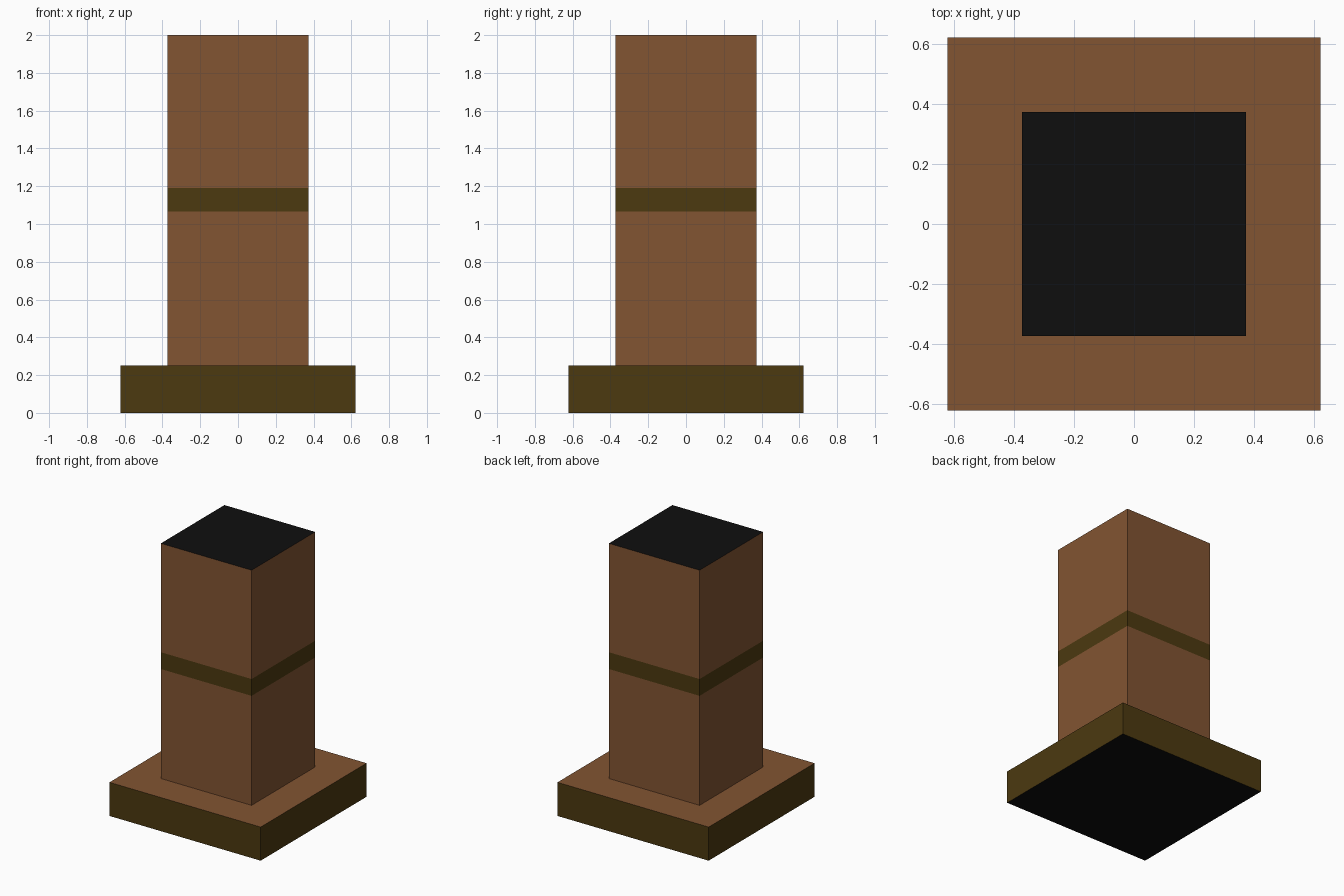
import bpy, bmesh

if "Cube" in bpy.data.objects:
    bpy.data.objects.remove(bpy.data.objects["Cube"])

def material(name, rgb):
    m = bpy.data.materials.new(name)
    m.diffuse_color = (*rgb, 1.0)
    m.use_nodes = True
    m.node_tree.nodes["Principled BSDF"].inputs["Base Color"].default_value = m.diffuse_color
    return m

BROWN = material("brick brown", (0.223, 0.089, 0.032))
OLIVE = material("dark olive", (0.072, 0.041, 0.005))
BLACK = material("soot black", (0.0045, 0.0045, 0.0045))

def square_stack(name, half, levels, colour_rule):
    """Square prism with an edge loop at each level; faces coloured by rule."""
    bm = bmesh.new()
    rings = [[bm.verts.new((sx * half, sy * half, z))
              for sx, sy in ((-1, -1), (1, -1), (1, 1), (-1, 1))] for z in levels]
    for a, b in zip(rings, rings[1:]):
        for i in range(4):
            j = (i + 1) % 4
            bm.faces.new((a[i], a[j], b[j], b[i]))
    bm.faces.new(rings[0][::-1])
    bm.faces.new(rings[-1])
    bm.normal_update()
    for f in bm.faces:
        f.material_index = colour_rule(f.normal.z, f.calc_center_median().z)
    me = bpy.data.meshes.new(name)
    bm.to_mesh(me)
    bm.free()
    for m in (BROWN, OLIVE, BLACK):
        me.materials.append(m)
    ob = bpy.data.objects.new(name, me)
    bpy.context.collection.objects.link(ob)
    return ob

# Plinth: brown top, olive sides, black underside
square_stack("plinth", 0.6225, (0.0, 0.25),
             lambda nz, z: 0 if nz > 0.5 else 2 if nz < -0.5 else 1)

# Shaft: brown with an olive band and black top
square_stack("shaft", 0.3735, (0.25, 1.065, 1.19, 2.0),
             lambda nz, z: 2 if nz > 0.5 else 1 if abs(nz) < 0.5 and 1.07 < z < 1.18 else 0)
